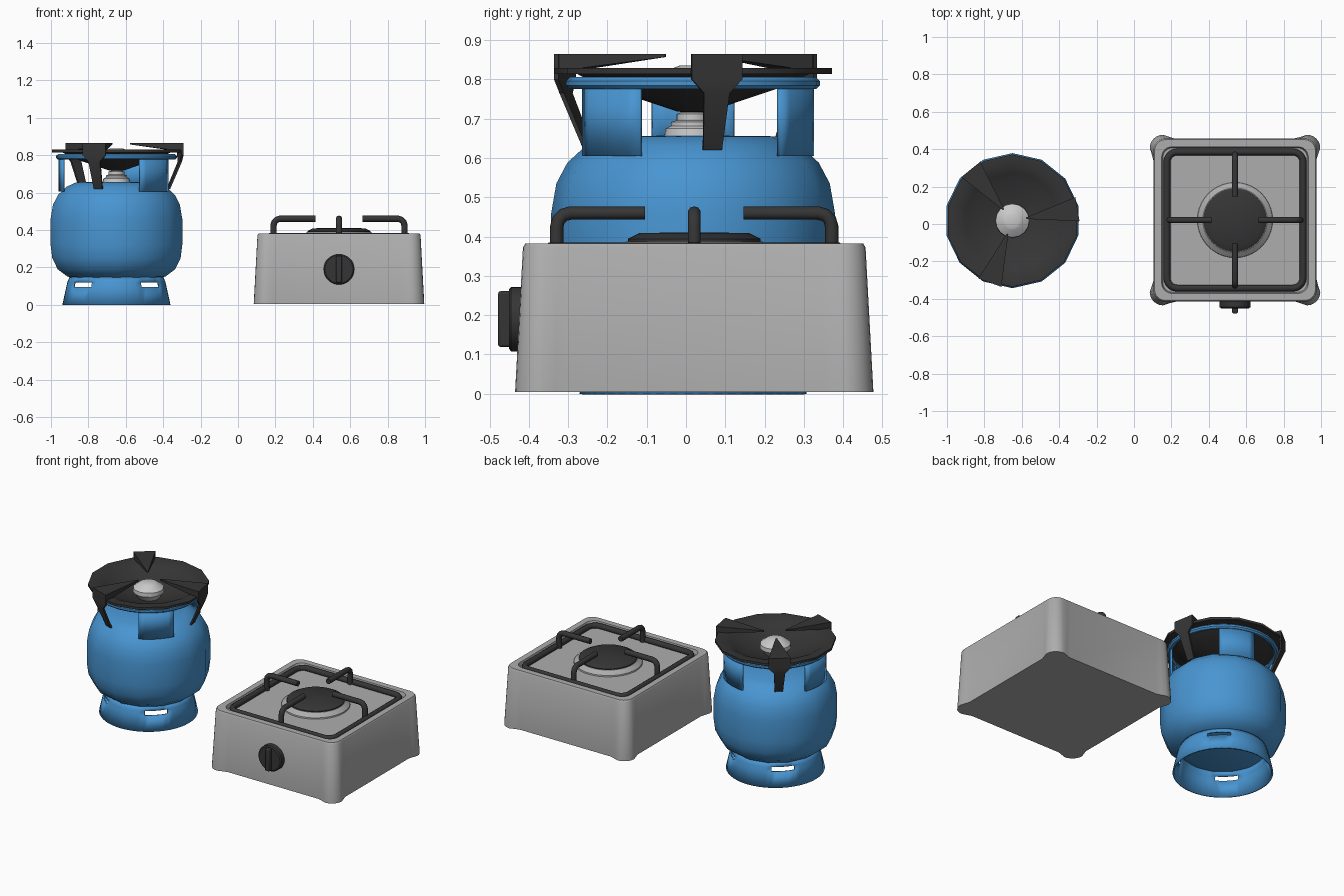
import bpy, bmesh
from math import sin, cos, radians, degrees, atan2, pi
from mathutils import Matrix, Vector

if "Cube" in bpy.data.objects:
    bpy.data.objects.remove(bpy.data.objects["Cube"])


def material(name, rgb):
    m = bpy.data.materials.new(name)
    m.diffuse_color = (*rgb, 1)
    m.use_nodes = True
    m.node_tree.nodes["Principled BSDF"].inputs["Base Color"].default_value = m.diffuse_color
    return m


BLUE = material("blue paint", (0.065, 0.30, 0.64))
GREY = material("grey enamel", (0.42, 0.42, 0.42))
BLACK = material("black iron", (0.036, 0.036, 0.036))
LIGHT = material("light metal", (0.58, 0.58, 0.58))
TANK = Vector((-0.65, 0.018, 0))
STOVE = Vector((0.54, 0.021, 0))


def finish(ob, mat, angle=35):
    ob.data.materials.append(mat)
    bpy.ops.object.select_all(action='DESELECT')
    ob.select_set(True)
    bpy.context.view_layer.objects.active = ob
    bpy.ops.object.shade_smooth_by_angle(angle=radians(angle))
    return ob


def from_bmesh(name, bm, mat, loc):
    bmesh.ops.recalc_face_normals(bm, faces=bm.faces)
    me = bpy.data.meshes.new(name)
    bm.to_mesh(me)
    bm.free()
    ob = bpy.data.objects.new(name, me)
    ob.location = loc
    bpy.context.collection.objects.link(ob)
    return finish(ob, mat)


def solidify(ob, t):
    s = ob.modifiers.new("thickness", 'SOLIDIFY')
    s.thickness, s.offset = t, -1
    return ob


def lathe(name, prof, mat, loc, seg=14, start=90, sweep=360, hole=None):
    """Revolve (radius, height) points; hole(face) selects faces to cut away."""
    bm = bmesh.new()
    a = radians(start)
    vs = [bm.verts.new((r * cos(a), r * sin(a), z)) for r, z in prof]
    es = [bm.edges.new(p) for p in zip(vs, vs[1:])]
    bmesh.ops.spin(bm, geom=vs + es, cent=(0, 0, 0), axis=(0, 0, 1),
                   angle=radians(sweep), steps=seg)
    bmesh.ops.remove_doubles(bm, verts=bm.verts, dist=1e-4)
    if hole:
        bmesh.ops.delete(bm, geom=[f for f in bm.faces if hole(f)], context='FACES')
    return from_bmesh(name, bm, mat, loc)


def tube(name, pts, radius, mat, loc, cyclic=False, turn=0):
    cu = bpy.data.curves.new(name, 'CURVE')
    cu.dimensions = '3D'
    cu.bevel_depth, cu.bevel_resolution, cu.use_fill_caps = radius, 3, True
    sp = cu.splines.new('POLY')
    sp.points.add(len(pts) - 1)
    for p, co in zip(sp.points, pts):
        p.co = (*co, 1)
    sp.use_cyclic_u = cyclic
    ob = bpy.data.objects.new(name, cu)
    ob.location, ob.rotation_euler.z = loc, turn
    bpy.context.collection.objects.link(ob)
    bpy.ops.object.select_all(action='DESELECT')
    ob.select_set(True)
    bpy.context.view_layer.objects.active = ob
    bpy.ops.object.convert(target='MESH')
    return finish(bpy.context.object, mat, 50)


def square_loop(h, a, r, z):
    """Square outline, half side h, corner arcs of radius r about (a, a)."""
    m = (h + a + r) / 2
    c = [(h, a - 0.06), (m, a - 0.03)]
    c += [(a + r * cos(t * pi / 12), a + r * sin(t * pi / 12)) for t in range(7)]
    c += [(a - 0.03, m), (a - 0.06, h)]
    return [Matrix.Rotation(k * pi / 2, 3, 'Z') @ Vector((x, y, z))
            for k in range(4) for x, y in c]


def loft(name, rings, mat, loc):
    bm = bmesh.new()
    loops = [[bm.verts.new(p) for p in ring] for ring in rings]
    n = len(loops[0])
    for a, b in zip(loops, loops[1:]):
        for i in range(n):
            bm.faces.new((a[i], a[(i + 1) % n], b[(i + 1) % n], b[i]))
    bm.faces.new(loops[0][::-1])
    bm.faces.new(loops[-1])
    return from_bmesh(name, bm, mat, loc)


# ---- Stove: box with flared corners and a recessed top ----
loft("stove_body", [
    square_loop(0.436, 0.385, 0.071, 0.004),
    square_loop(0.436, 0.376, 0.060, 0.372),
    square_loop(0.430, 0.372, 0.058, 0.382),
    square_loop(0.392, 0.337, 0.055, 0.382),
    square_loop(0.386, 0.334, 0.052, 0.358)], GREY, STOVE)

# Pan support: square frame and four bent fingers
tube("grate_frame", square_loop(0.364, 0.309, 0.055, 0.368), 0.018, BLACK, STOVE, True)
finger = [(0.35, 0, 0.36), (0.35, 0, 0.425), (0.345, 0, 0.443), (0.333, 0, 0.455),
          (0.315, 0, 0.46), (0.125, 0, 0.46)]
for k in range(4):
    tube(f"grate_finger_{k + 1}", finger, 0.017, BLACK, STOVE, turn=k * pi / 2)

# Burner
lathe("burner_ring", [(0, 0.35), (0.203, 0.35), (0.20, 0.366), (0.172, 0.388), (0, 0.388)],
      GREY, STOVE, 40)
lathe("burner_cap", [(0, 0.38), (0.169, 0.38), (0.169, 0.394), (0.14, 0.409), (0, 0.411)],
      BLACK, STOVE, 40)

# Control knob on the front
knob = lathe("knob_disc", [(0, 0), (0.082, 0), (0.082, 0.045), (0.075, 0.051), (0, 0.051)],
             BLACK, (0.54, -0.40, 0.19), 32)
knob.rotation_euler.x = pi / 2
bpy.ops.mesh.primitive_cube_add(size=1, location=(0.54, -0.458, 0.19))
grip = bpy.context.object
grip.name = "knob_grip"
grip.scale = (0.03, 0.04, 0.142)
bpy.ops.object.transform_apply(location=False, rotation=False)
bev = grip.modifiers.new("bevel", 'BEVEL')
bev.width, bev.segments = 0.006, 2
finish(grip, BLACK)

# ---- Gas tank ----
lathe("tank_body", [
    (0, 0.125), (0.20, 0.13), (0.27, 0.152), (0.322, 0.19), (0.352, 0.25), (0.361, 0.32),
    (0.361, 0.46), (0.348, 0.535), (0.320, 0.588), (0.272, 0.632), (0.22, 0.655), (0, 0.658)],
    BLUE, TANK)


# Foot skirt with four slots
def slot(f):
    c = f.calc_center_median()
    off = degrees(atan2(c.y, c.x)) % 90 - 45
    return 0.097 < c.z < 0.121 and abs(off) < 15


solidify(lathe("foot_skirt", [(0.289, 0), (0.268, 0.096), (0.262, 0.122), (0.25, 0.15)],
               BLUE, TANK, 48, 0, 360, slot), 0.01)

# Collar: three upright plates and a top ring
for k, ang in enumerate((-46, 66, 180)):
    solidify(lathe(f"collar_plate_{k + 1}", [(0.309, 0.605), (0.309, 0.79)], BLUE, TANK,
                   6, ang - 20, 40), 0.012)
lathe("collar_ring", [(0.29, 0.785), (0.30, 0.776), (0.314, 0.776), (0.323, 0.785),
                      (0.323, 0.796), (0.312, 0.806), (0.298, 0.806), (0.29, 0.796),
                      (0.29, 0.785)], BLUE, TANK, 28)

# Valve
lathe("valve", [(0, 0.64), (0.074, 0.65), (0.07, 0.675), (0.056, 0.682), (0.056, 0.692),
                (0.042, 0.696), (0.042, 0.712), (0.03, 0.716), (0.03, 0.73), (0, 0.73)],
      LIGHT, TANK, 24)

# Burner dish and head
lathe("burner_dish", [
    (0, 0.716), (0.04, 0.718), (0.21, 0.775), (0.26, 0.795), (0.295, 0.814), (0.354, 0.814),
    (0.354, 0.829), (0.298, 0.829), (0.257, 0.806), (0.21, 0.787), (0.04, 0.73), (0, 0.73)],
    BLACK, TANK)
lathe("burner_head", [(0, 0.725), (0.06, 0.73), (0.092, 0.775), (0.09, 0.80),
                      (0.052, 0.828), (0.035, 0.835), (0, 0.835)], LIGHT, TANK, 16)

# Pot supports: wedge on the dish plus a tapering leg down to the shoulder
for k, ang in enumerate((10, 129, 250)):
    fin = [[(0.352, s * w, z) for s, w, z in
            ((-1, 0.065, 0.82), (1, 0.065, 0.82), (1, 0.065, 0.865), (-1, 0.065, 0.865))],
           [(0.075, s * w, z) for s, w, z in
            ((-1, 0.004, 0.857), (1, 0.004, 0.857), (1, 0.004, 0.865), (-1, 0.004, 0.865))]]
    ob = loft(f"pot_support_{k + 1}", fin, BLACK, TANK)
    ob.rotation_euler.z = radians(ang)
    sections = [(0.353, 0.065, 0.865), (0.353, 0.065, 0.80),
                (0.35, 0.033, 0.765), (0.288, 0.024, 0.62)]
    leg = [[(r - d, s * w, z) for s, d in ((-1, 0), (1, 0), (1, 0.012), (-1, 0.012))]
           for r, w, z in sections]
    ob = loft(f"support_leg_{k + 1}", leg, BLACK, TANK)
    ob.rotation_euler.z = radians(ang)
